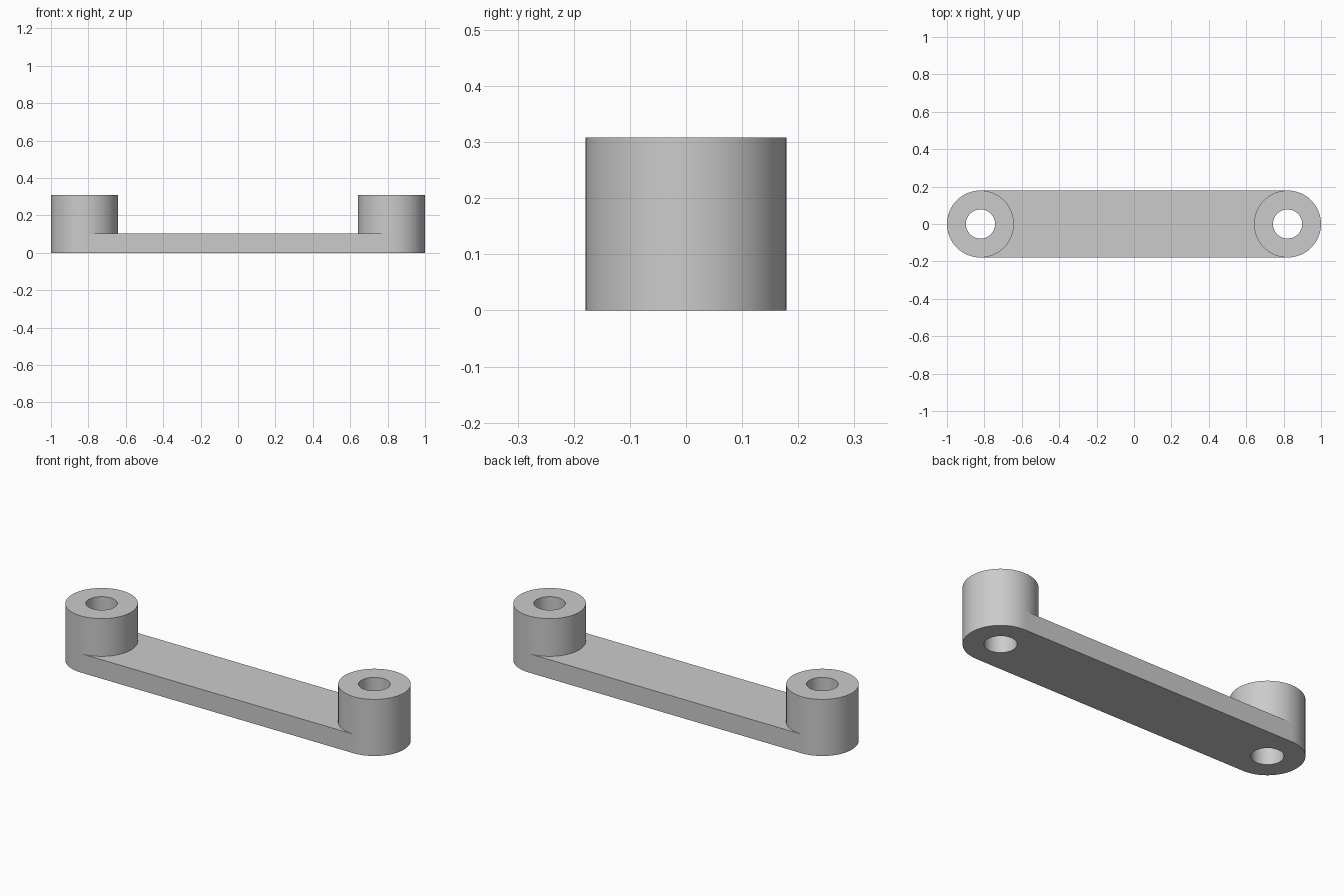
import bpy, bmesh
from math import sin, cos, pi

cube = bpy.data.objects.get("Cube")
if cube:
    bpy.data.objects.remove(cube, do_unlink=True)

CENTRE = 0.821   # distance of each boss axis from the middle
R_OUT = 0.179    # boss radius, also half the bar width
R_HOLE = 0.078
BAR_H = 0.103
BOSS_H = 0.308
N = 64           # segments per circle

mat = bpy.data.materials.new("grey_metal")
mat.use_nodes = True
colour = (0.6, 0.6, 0.6, 1)
mat.diffuse_color = colour
mat.node_tree.nodes["Principled BSDF"].inputs["Base Color"].default_value = colour

bm = bmesh.new()


def ring(side, radius, z):
    """Circle of vertices starting at -y, running over the outer half first."""
    angles = [2 * pi * i / N - pi / 2 for i in range(N)]
    return [bm.verts.new((side * (CENTRE + radius * cos(a)), radius * sin(a), z))
            for a in angles]


def bridge(a, b, segments):
    for i in segments:
        j = (i + 1) % N
        bm.faces.new((a[i], a[j], b[j], b[i]))


# Hollow bosses: walls, bore and annular ends
half = N // 2
low, mid = {}, {}
for side in (-1, 1):
    low[side] = ring(side, R_OUT, 0)
    mid[side] = ring(side, R_OUT, BAR_H)
    top = ring(side, R_OUT, BOSS_H)
    bore_low = ring(side, R_HOLE, 0)
    bore_top = ring(side, R_HOLE, BOSS_H)
    bridge(low[side], mid[side], range(half))
    bridge(mid[side], top, range(N))
    bridge(top, bore_top, range(N))
    bridge(bore_top, bore_low, range(N))
    bridge(bore_low, low[side], range(N))

# Flat bar between the bosses, its ends hugging their inner halves
inner = list(range(half, N)) + [0]
for level in (low, mid):
    bm.faces.new([level[1][i] for i in inner] +
                 [level[-1][i] for i in reversed(inner)])
sides = [bm.faces.new((low[-1][i], low[1][i], mid[1][i], mid[-1][i]))
         for i in (0, half)]

bmesh.ops.recalc_face_normals(bm, faces=bm.faces)
mesh = bpy.data.meshes.new("link_arm")
side_ids = []
bm.faces.index_update()
side_ids = [f.index for f in sides]
bm.to_mesh(mesh)
bm.free()

arm = bpy.data.objects.new("link_arm", mesh)
bpy.context.collection.objects.link(arm)
mesh.materials.append(mat)

# Smooth round walls, flat bar sides
bpy.ops.object.select_all(action="DESELECT")
arm.select_set(True)
bpy.context.view_layer.objects.active = arm
bpy.ops.object.shade_smooth_by_angle(angle=pi / 6)
for i in side_ids:
    mesh.polygons[i].use_smooth = False
